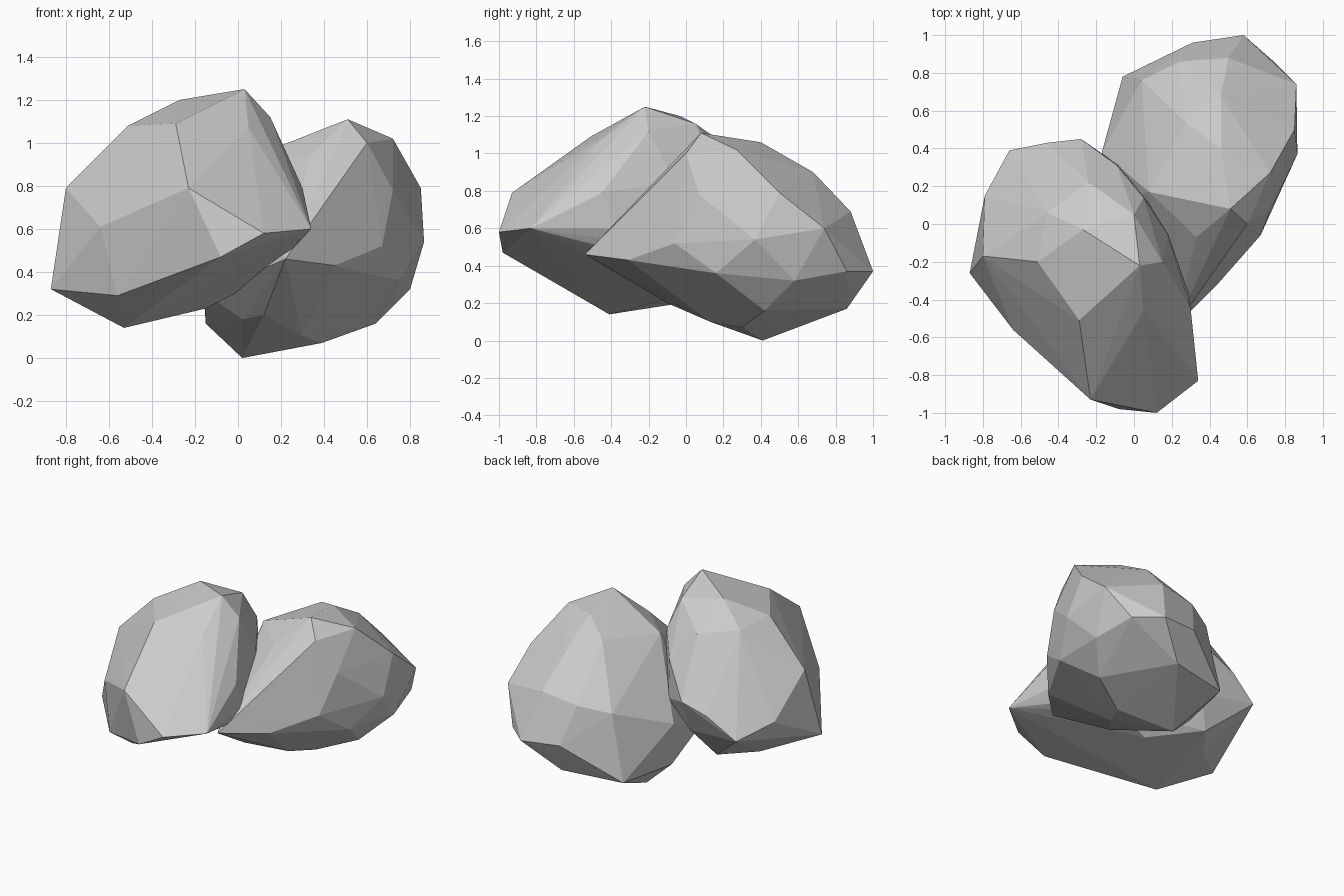
import bpy, bmesh

def rock(name, corners):
    """Faceted boulder: convex hull around a few key corners."""
    bm = bmesh.new()
    for c in corners:
        bm.verts.new(c)
    bmesh.ops.convex_hull(bm, input=list(bm.verts))
    loose = [v for v in bm.verts if not v.link_faces]
    bmesh.ops.delete(bm, geom=loose, context='VERTS')
    bmesh.ops.recalc_face_normals(bm, faces=list(bm.faces))
    me = bpy.data.meshes.new(name)
    bm.to_mesh(me)
    bm.free()
    ob = bpy.data.objects.new(name, me)
    bpy.context.collection.objects.link(ob)
    return ob

# Tall rock leaning to the front left
rock("front_rock", [
    # crown
    (.03, -.22, 1.25), (.15, -.2, 1.12), (-.27, -.03, 1.20), (0, .05, 1.16),
    (-.51, -.2, 1.08), (-.29, -.51, 1.09), (.05, -.46, 1.07), (-.24, .22, 1.04),
    (-.46, .06, 1.06),
    # girth
    (-.80, -.17, .79), (-.64, -.56, .61), (-.23, -.93, .79), (.12, -1.0, .58),
    (.34, -.83, .60), (.30, -.45, .79), (-.28, .45, .66), (-.46, .43, .60),
    (-.66, .39, .46), (-.79, .15, .54),
    # side pressed against the other rock
    (-.09, .31, .85), (.05, .14, .97), (.18, -.06, .85), (-.08, .31, .58),
    (.16, .03, .55), (.29, -.36, .60), (.22, -.32, .47), (.08, -.08, .35),
    # underside
    (-.87, -.26, .32), (-.56, -.62, .29), (-.08, -.98, .47), (-.53, -.41, .14),
    (-.57, 0, .22), (-.40, .23, .24), (-.15, -.07, .23), (.28, -.48, .55),
    (-.27, .34, .42)])

# Lower, longer rock at the back right
rock("back_rock", [
    # crown
    (.51, .08, 1.11), (.72, .27, 1.02), (.46, .40, 1.06), (.60, 0, 1.0),
    (.27, .54, .98), (.46, .68, .90), (.08, .17, .94), (.33, -.07, .93),
    # girth
    (.85, .50, .79), (.50, .88, .69), (.86, .74, .60), (.865, .37, .54),
    (.72, .07, .78), (.67, -.06, .52), (.45, -.31, .43), (.22, -.54, .46),
    (.24, .86, .65), (.04, .76, .61), (-.17, .38, .45), (-.06, .15, .58),
    # underside
    (.58, 1.0, .37), (.74, .86, .37), (.31, .96, .39), (.80, .58, .32),
    (.75, .16, .36), (.64, .42, .16), (.36, .86, .17), (-.06, .78, .16),
    (-.15, .37, .16), (.02, .41, 0), (.39, .30, .07), (.30, .13, .10),
    (.02, .03, .18), (.12, -.10, .20), (.07, -.18, .32), (-.15, .08, .30)])
